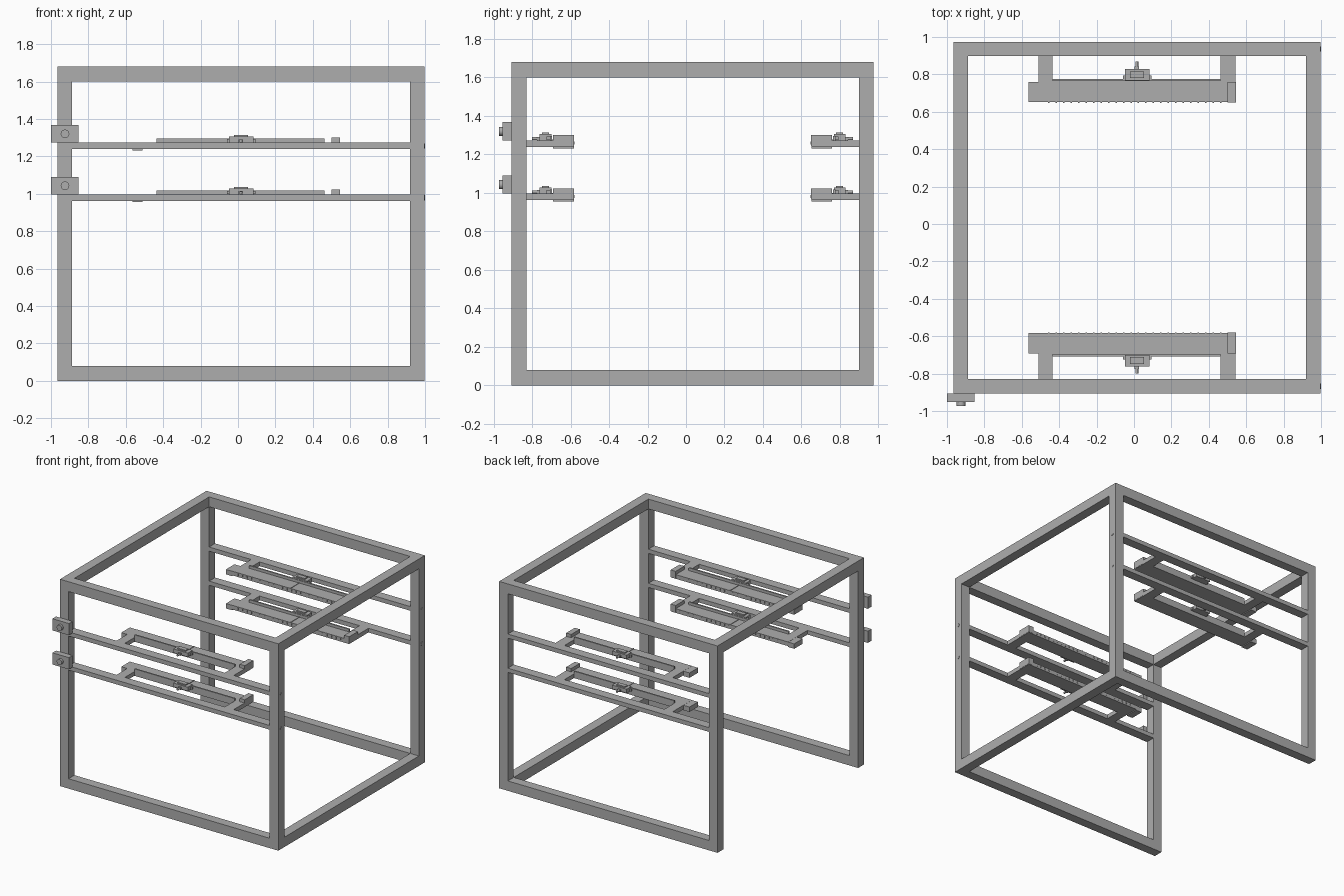
import bpy
import math
from mathutils import Matrix

cube = bpy.data.objects.get("Cube")
if cube:
    bpy.data.objects.remove(cube, do_unlink=True)

grey = bpy.data.materials.new("satin_grey")
grey.use_nodes = True
COLOR = (0.42, 0.42, 0.42, 1)
grey.diffuse_color = COLOR
grey.node_tree.nodes["Principled BSDF"].inputs["Base Color"].default_value = COLOR

# Outer and inner limits of the square-tube frame
X0, X1, XI0, XI1 = -0.965, 0.997, -0.888, 0.919
Y0, Y1, YI0, YI1 = -0.906, 0.974, -0.830, 0.898
H, T = 1.68, 0.08
MID = (Y0 + Y1) / 2


def finish(name):
    ob = bpy.context.object
    ob.name = ob.data.name = name
    ob.data.materials.append(grey)
    return ob


def box(name, x, y, z):
    """Axis-aligned block between the given limits."""
    bpy.ops.mesh.primitive_cube_add(size=1)
    ob = finish(name)
    size = [b - a for a, b in (x, y, z)]
    centre = [(a + b) / 2 for a, b in (x, y, z)]
    ob.data.transform(Matrix.Translation(centre) @ Matrix.Diagonal((*size, 1)))
    return ob


def rod(name, centre, radius, length, axis, tip=None):
    """Round or tapered pin along x or y."""
    rot = (0, math.pi / 2, 0) if axis == "x" else (math.pi / 2, 0, 0)
    bpy.ops.mesh.primitive_cone_add(vertices=24, radius1=radius, radius2=radius if tip is None else tip,
                                    depth=length, location=centre, rotation=rot)
    bpy.ops.object.shade_smooth_by_angle(angle=math.radians(35))
    return finish(name)


# Frame: four posts, full top ring, bottom open on one side
sides_x = {"right": (X0, XI0), "left": (XI1, X1)}
sides_y = {"front": (Y0, YI0), "back": (YI1, Y1)}
for sy, y in sides_y.items():
    for sx, x in sides_x.items():
        box(f"{sy}_{sx}_post", x, y, (0, H))
    box(f"{sy}_top_beam", (XI0, XI1), y, (H - T, H))
    box(f"{sy}_bottom_beam", (XI0, XI1), y, (0, T))
for sx, x in sides_x.items():
    box(f"{sx}_top_beam", x, (YI0, YI1), (H - T, H))
box("left_bottom_beam", sides_x["left"], (YI0, YI1), (0, T))


def slide_unit(label, z, back):
    """Rail carrying a bracket, scale plate and sliding carriage; z is the rail top."""
    def part(name, x, y, dz):
        if back:
            y = (2 * MID - y[1], 2 * MID - y[0])
        return box(f"{label}_{name}", x, y, (z + dz[0], z + dz[1]))

    def my(y):
        return 2 * MID - y if back else y

    low = -0.034
    part("rail", (XI0, XI1), (Y0, YI0), (low, 0))
    part("right_arm", (-0.51, -0.435), (YI0, -0.70), (low, 0))
    part("left_arm", (0.463, 0.543), (YI0, -0.70), (low, 0))
    part("scale_plate", (-0.51, 0.543), (-0.70, -0.583), (low, 0))
    part("guide_strip", (-0.435, 0.463), (-0.708, -0.696), (low, 0.022))
    part("right_end_block", (-0.564, -0.51), (-0.692, -0.583), (-0.041, -0.001))
    part("left_end_block", (0.50, 0.545), (-0.692, -0.581), (-0.03, 0.027))
    # Carriage with ears, cap, hairline and pointer
    part("carriage", (-0.048, 0.083), (-0.762, -0.70), (0, 0.032))
    part("carriage_ears", (-0.06, 0.093), (-0.725, -0.705), (0.002, 0.02))
    part("carriage_cap", (-0.022, 0.053), (-0.748, -0.712), (0.032, 0.041))
    part("hairline", (0.01, 0.018), (-0.70, -0.583), (0, 0.004))
    part("pointer_base", (0.003, 0.027), (-0.775, -0.762), (0, 0.018))
    rod(f"{label}_pointer", (0.015, my(-0.785), z + 0.009), 0.008, 0.03, "y")
    # Graduations on the free edge of the plate
    for i in range(24):
        x = -0.46 + i * 0.04
        part(f"graduation_{i}", (x, x + 0.008), (-0.583, -0.580), (-0.022, -0.006))
    # Rail fixing bolt on the outside of the post
    rod(f"{label}_bolt", (X1, my(-0.868), z - 0.017), 0.014, 0.006, "x")


for level, z in (("upper", 1.273), ("lower", 0.996)):
    for side in ("front", "back"):
        slide_unit(f"{level}_{side}", z, side == "back")
    # Control box and its button on the front corner post
    box(f"{level}_control_box", (-1.0, -0.852), (-0.953, Y0), (z, z + 0.095))
    rod(f"{level}_button", (-0.925, -0.962, z + 0.047), 0.023, 0.022, "y")
